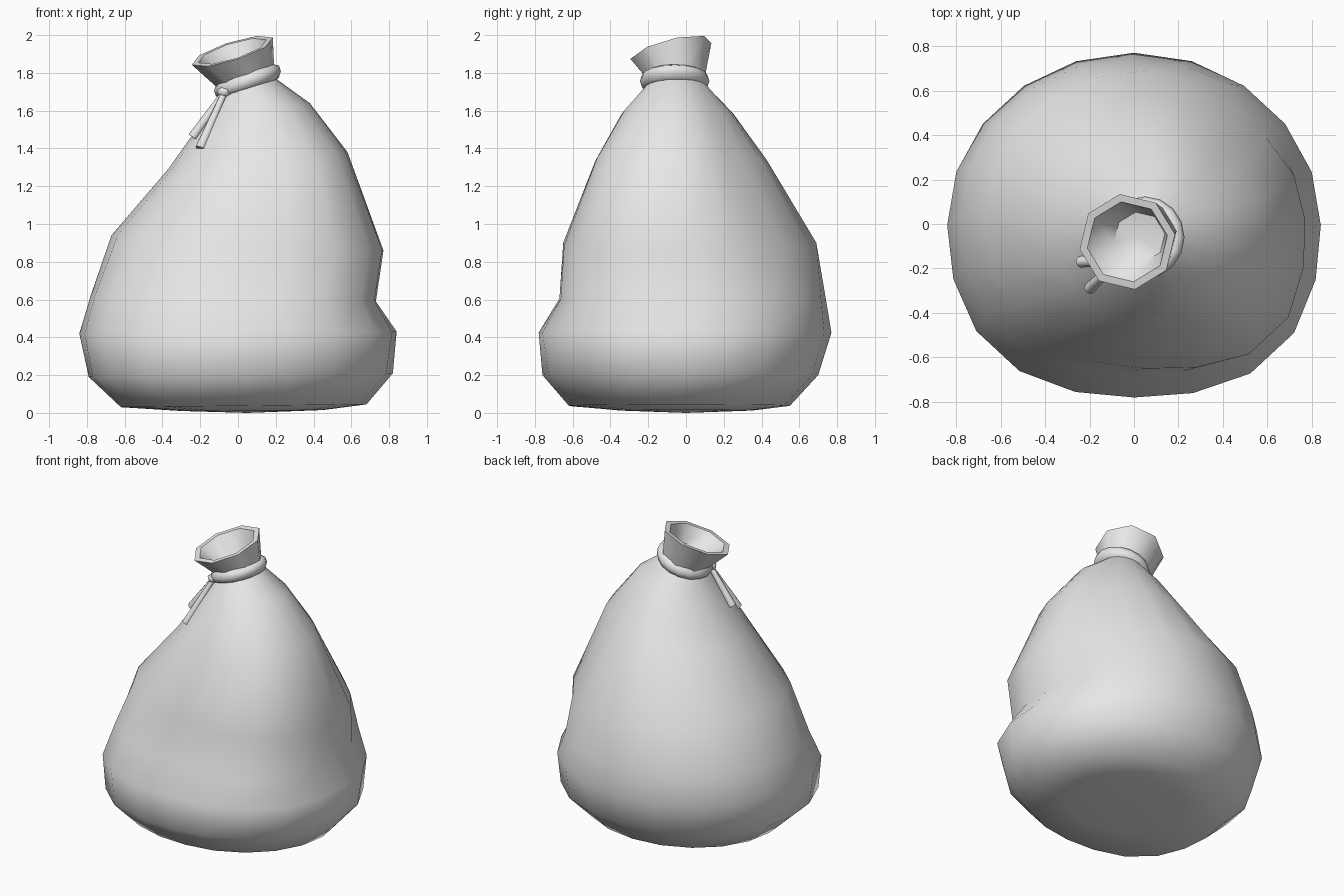
import bpy, bmesh, math
from mathutils import Vector

default = bpy.data.objects.get("Cube")
if default:
    bpy.data.objects.remove(default)

grey = bpy.data.materials.new("light_grey_cloth")
grey.use_nodes = True
colour = (0.8, 0.8, 0.8, 1)
grey.diffuse_color = colour
grey.node_tree.nodes["Principled BSDF"].inputs["Base Color"].default_value = colour


def finish(name, bm, smooth=180):
    bmesh.ops.recalc_face_normals(bm, faces=bm.faces)
    mesh = bpy.data.meshes.new(name)
    bm.to_mesh(mesh)
    bm.free()
    mesh.materials.append(grey)
    obj = bpy.data.objects.new(name, mesh)
    bpy.context.collection.objects.link(obj)
    bpy.ops.object.select_all(action="DESELECT")
    obj.select_set(True)
    bpy.context.view_layer.objects.active = obj
    bpy.ops.object.shade_smooth_by_angle(angle=math.radians(smooth))


def loft(bm, rings):
    loops = [[bm.verts.new(p) for p in ring] for ring in rings]
    n = len(loops[0])
    for a, b in zip(loops, loops[1:]):
        for i in range(n):
            j = (i + 1) % n
            bm.faces.new((a[i], a[j], b[j], b[i]))
    return loops


def cap(bm, loop, centre):
    tip = bm.verts.new(centre)
    for i, v in enumerate(loop):
        bm.faces.new((v, loop[i - 1], tip))


# Sack body: lopsided rings given as left, right, front, back extents,
# height at each x end, and bulges at the four diagonals
# (back +x, back -x, front -x, front +x)
def sack_ring(x0, x1, y0, y1, z0, z1, bulges=(0, 0, 0, 0), sides=20):
    ring = []
    for i in range(sides):
        a = math.tau * i / sides
        c, s = math.cos(a), math.sin(a)
        bulge = bulges[4 * i // sides] * math.sin(2 * a) ** 2
        x = (x0 + x1) / 2 + c * ((x1 - x0) / 2 + bulge)
        y = (y0 + y1) / 2 + s * ((y1 - y0) / 2 + bulge)
        ring.append((x, y, (z0 + z1) / 2 + (z1 - z0) / 2 * c))
    return ring


sack_rings = [
    (-0.30, 0.45, -0.35, 0.35, 0.01, 0.015),
    (-0.62, 0.68, -0.62, 0.55, 0.03, 0.045, (0, 0, 0.05, 0)),
    (-0.79, 0.82, -0.76, 0.70, 0.19, 0.21, (0.02, 0, 0.06, 0.01)),
    (-0.84, 0.84, -0.78, 0.77, 0.42, 0.43, (0, 0, 0.04, 0.055)),
    (-0.78, 0.73, -0.67, 0.74, 0.62, 0.59, (0.03, 0, 0.045, 0.085)),
    (-0.67, 0.77, -0.65, 0.69, 0.94, 0.86, (-0.05, 0, 0.01, 0.085)),
    (-0.37, 0.58, -0.48, 0.43, 1.29, 1.38, (-0.06, 0, 0, 0.04)),
    (-0.20, 0.38, -0.34, 0.25, 1.53, 1.64, (-0.03, 0, 0, 0)),
    (-0.09, 0.20, -0.21, 0.11, 1.69, 1.77),
]
bm = bmesh.new()
loops = loft(bm, [sack_ring(*r) for r in sack_rings])
cap(bm, loops[0], (0.05, 0, 0))
finish("sack_body", bm)


# Gathered mouth: flared eight-sided collar with a thick rim and hollow inside
def mouth_ring(centre, radius, tilt_x, tilt_y):
    ring = []
    for i in range(8):
        a = math.tau * (i + 0.2) / 8
        x, y = radius * math.cos(a), radius * math.sin(a)
        ring.append(Vector(centre) + Vector((x, y, tilt_x * x + tilt_y * y)))
    return ring


rim = (-0.03, -0.08, 1.915)
bm = bmesh.new()
loops = loft(bm, [
    mouth_ring((0.05, -0.05, 1.75), 0.145, 0.3, 0),
    mouth_ring(rim, 0.217, 0.3, 0.24),
    mouth_ring(rim, 0.182, 0.3, 0.24),
    mouth_ring((0.025, -0.06, 1.80), 0.115, 0.3, 0.05),
])
cap(bm, loops[-1], (0.025, -0.06, 1.78))
finish("sack_mouth", bm, 48)

# Cord tied around the neck
bm = bmesh.new()
around, across = 16, 8
rings = []
for j in range(across + 1):
    b = math.tau * j / across
    ring = []
    for i in range(around):
        a = math.tau * i / around
        r = 0.14 + 0.037 * math.cos(b)
        x, y = r * math.cos(a), 1.04 * r * math.sin(a)
        ring.append((0.05 + x, -0.06 + y, 1.757 + 0.3 * x + 0.046 * math.sin(b)))
    rings.append(ring)
loft(bm, rings)
bmesh.ops.remove_doubles(bm, verts=bm.verts, dist=0.0001)
finish("neck_cord", bm)

# Knot and two hanging cord ends
knot = Vector((-0.07, -0.165, 1.70))
bm = bmesh.new()
bmesh.ops.create_icosphere(bm, subdivisions=1, radius=0.04)
bmesh.ops.scale(bm, verts=bm.verts, vec=(1.2, 1, 0.8))
bmesh.ops.translate(bm, verts=bm.verts, vec=knot)
finish("cord_knot", bm)

for name, end in (("cord_end_upper", (-0.24, -0.17, 1.46)),
                  ("cord_end_lower", (-0.20, -0.29, 1.40))):
    run = Vector(end) - knot
    bm = bmesh.new()
    bmesh.ops.create_cone(bm, cap_ends=True, segments=8, radius1=0.016,
                          radius2=0.026, depth=run.length)
    turn = run.to_track_quat("Z", "Y").to_matrix()
    bmesh.ops.rotate(bm, verts=bm.verts, matrix=turn)
    bmesh.ops.translate(bm, verts=bm.verts, vec=knot + run / 2)
    finish(name, bm, 50)
